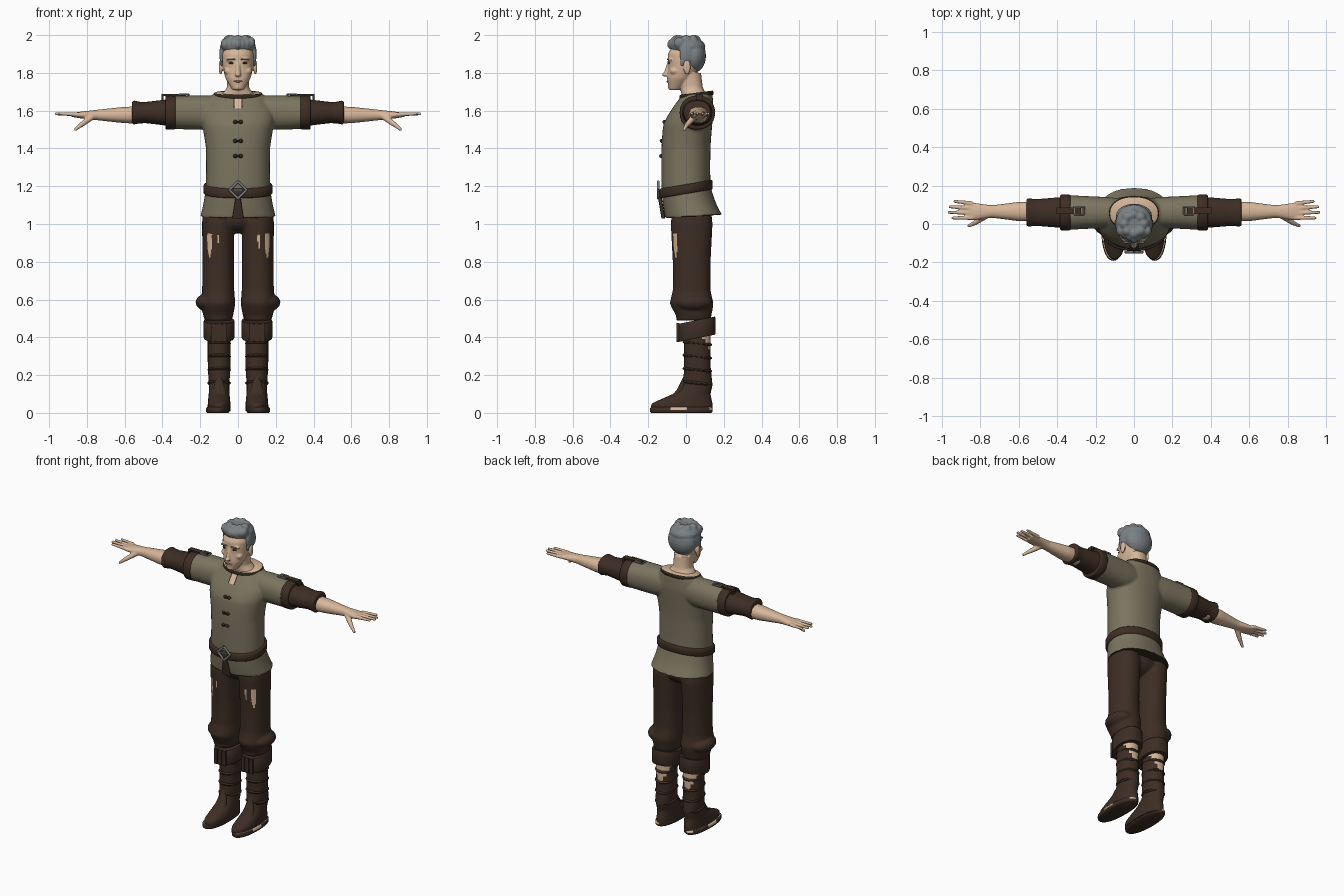
import bpy, bmesh, math, random
from mathutils import Matrix, Vector
from mathutils.bvhtree import BVHTree

if "Cube" in bpy.data.objects:
    bpy.data.objects.remove(bpy.data.objects["Cube"])
random.seed(4)


def material(name, red, green, blue):
    mat = bpy.data.materials.new(name)
    mat.use_nodes = True
    mat.diffuse_color = (red, green, blue, 1)
    mat.node_tree.nodes["Principled BSDF"].inputs["Base Color"].default_value = mat.diffuse_color
    return mat


SKIN = material("skin", .68, .47, .32)
LINEN = material("olive linen", .2, .175, .115)
TRIM = material("dark trim", .03, .02, .012)
LEATHER = material("dark brown leather", .047, .027, .018)
HAIR = material("grey hair", .2, .22, .23)
STEEL = material("steel", .2, .2, .2)
LIP = material("lips", .42, .23, .16)


def spline(before, start, end, after, t):
    """Point on a smooth curve running from start to end."""
    slope_in, slope_out = (end - before) / 2, (after - start) / 2
    near, far = start + slope_in * t / 3, end - slope_out * (1 - t) / 3
    blend = t * t * (3 - 2 * t)
    return near.lerp(far, blend)


def tube(bm, axis, centre, rows, sides=40, steps=5, power=2.2, tilt=0):
    """Loft rounded rings; each row holds position, two radii and an optional shift of the centre."""
    rows = [Vector((*row, 0)[:4]) for row in rows]
    padded = [rows[0], *rows, rows[-1]]
    path = [spline(*group, step / steps) for group in zip(padded, rows, rows[1:], padded[3:])
            for step in range(steps)]
    rings = []
    for along, radius_a, radius_b, shift in path + [rows[-1]]:
        ring = []
        for side in range(sides):
            angle = math.tau * side / sides
            c, s = math.cos(angle), math.sin(angle)
            a = radius_a * math.copysign(abs(c) ** (2 / power), c)
            b = radius_b * math.copysign(abs(s) ** (2 / power), s)
            slant, a, b = along + tilt * b, centre[0] + a, centre[1] + shift + b
            ring.append(bm.verts.new((slant, a, b) if axis == "x" else (a, b, slant)))
        rings.append(ring)
    for lower, upper in zip(rings, rings[1:]):
        for i in range(sides):
            bm.faces.new((lower[i - 1], lower[i], upper[i], upper[i - 1]))
    bm.faces.new(rings[0])
    bm.faces.new(rings[-1])


def band(bm, axis, centre, low, high, radius_a, radius_b, **shape):
    """A closed hoop with softened rims."""
    rim = .006
    inner, outer = (radius_a - rim, radius_b - rim), (radius_a, radius_b)
    tube(bm, axis, centre, [(low, *inner), (low + rim, *outer), (high - rim, *outer), (high, *inner)],
         steps=2, **shape)


def ball(bm, centre, radii):
    bmesh.ops.create_uvsphere(bm, u_segments=20, v_segments=12, radius=1,
                              matrix=Matrix.Translation(centre) @ Matrix.Diagonal((*radii, 1)))


def box(bm, centre, size):
    bmesh.ops.create_cube(bm, size=1, matrix=Matrix.Translation(centre) @ Matrix.Diagonal((*size, 1)))


def rod(bm, start, end, radius, end_radius):
    start, end = Vector(start), Vector(end)
    turn = (end - start).to_track_quat("Z", "Y").to_matrix().to_4x4()
    bmesh.ops.create_cone(bm, cap_ends=True, segments=12, radius1=radius, radius2=end_radius,
                          depth=(end - start).length, matrix=Matrix.Translation((start + end) / 2) @ turn)


def frame(bm, points, radius):
    """A closed outline of thin bars."""
    for i, point in enumerate(points):
        rod(bm, points[i - 1], point, radius, radius)


def mirror(bm):
    """Repeat everything so far on the other side."""
    copy = bmesh.ops.duplicate(bm, geom=bm.verts[:] + bm.edges[:] + bm.faces[:])["geom"]
    for part in copy:
        if isinstance(part, bmesh.types.BMVert):
            part.co.x = -part.co.x


def make(name, bm, mats, voxel=0, rule=None):
    """Finish a part: fuse overlapping pieces if asked, then colour its faces by a rule."""
    bmesh.ops.recalc_face_normals(bm, faces=bm.faces)
    ob = bpy.data.objects.new(name, bpy.data.meshes.new(name))
    bm.to_mesh(ob.data)
    bm.free()
    bpy.context.collection.objects.link(ob)
    if voxel:
        remesh = ob.modifiers.new("Fuse", "REMESH")
        remesh.mode, remesh.voxel_size = "VOXEL", voxel
        ob.modifiers.new("Relax", "SMOOTH").iterations = 3
        bpy.context.view_layer.update()
        fused = ob.evaluated_get(bpy.context.evaluated_depsgraph_get())
        ob.data = bpy.data.meshes.new_from_object(fused)
        ob.modifiers.clear()
    ob.data.materials.clear()
    for mat in mats:
        ob.data.materials.append(mat)
    for face in ob.data.polygons:
        face.use_smooth = True
        face.material_index = rule(face.center, face.normal) if rule else 0
    ob.data.set_sharp_from_angle(angle=math.radians(45))
    return ob


def front_of(ob):
    """Return a function that finds the foremost y of an object."""
    tree = BVHTree.FromPolygons([v.co for v in ob.data.vertices], [f.vertices for f in ob.data.polygons])
    return lambda x, z: tree.ray_cast(Vector((x, -1, z)), Vector((0, 1, 0)))[0].y


# Head and neck
bm = bmesh.new()
for ear_or_cheek in (((.092, .005, 1.83), (.01, .02, .04)), ((.05, -.06, 1.81), (.025, .025, .02)),
                     ((.035, -.08, 1.87), (.03, .017, .01))):
    ball(bm, *ear_or_cheek)
mirror(bm)
tube(bm, "z", (0, 0), [(1.71, .03, .03, -.06), (1.77, .065, .065, -.035), (1.83, .08, .085, -.01),
                       (1.9, .085, .095), (1.96, .06, .07, .01)])
tube(bm, "z", (0, .05), [(1.6, .13, .07), (1.66, .11, .07), (1.72, .06, .06, -.02), (1.8, .06, .06, -.03)])
rod(bm, (0, -.105, 1.79), (0, -.09, 1.86), .015, .008)
ball(bm, (0, -.11, 1.79), (.016, .018, .01))
ball(bm, (0, -.08, 1.755), (.025, .018, .016))
ball(bm, (0, -.08, 1.725), (.02, .016, .014))
head = make("head_and_neck", bm, [SKIN], voxel=.005)

# Face details
face_y = front_of(head)
for name, mat, x, z, radii in (("eyebrows", HAIR, .036, 1.872, (.023, .006, .005)),
                               ("eyes", TRIM, .034, 1.852, (.016, .004, .005))):
    bm = bmesh.new()
    ball(bm, (x, face_y(x, z), z), radii)
    mirror(bm)
    make(name, bm, [mat])
bm = bmesh.new()
ball(bm, (0, face_y(0, 1.755), 1.755), (.024, .005, .005))
make("mouth", bm, [LIP])

# Hair with swept locks
bm = bmesh.new()
ball(bm, (.085, 0, 1.9), (.014, .035, .05))
ball(bm, (.086, -.02, 1.86), (.008, .012, .03))
mirror(bm)
ball(bm, (0, .04, 1.89), (.095, .066, .09))
ball(bm, (0, .008, 1.94), (.095, .095, .05))
for i in range(7):
    x = (i - 3) * .024
    ball(bm, (x, abs(x) / 2 - .07, 1.95 + random.uniform(0, .01)), (.02, .03, .03))
for i in range(8):
    angle = math.tau * i / 8
    ball(bm, (.05 * math.cos(angle), .05 * math.sin(angle), 1.965), (.03, .03, .036))
make("hair", bm, [HAIR], voxel=.006)

# Tunic with short sleeves and a neck slit
bm = bmesh.new()
tube(bm, "x", (.06, 1.59), [(.04, .07, .07), (.14, .08, .09), (.24, .085, .09), (.34, .09, .087)])
mirror(bm)
tube(bm, "z", (0, 0), [(1.04, .2, .15, .04), (1.1, .185, .14, .02), (1.2, .17, .13), (1.4, .17, .13),
                       (1.53, .19, .13, .01), (1.6, .19, .115, .03), (1.69, .13, .08, .06)], tilt=.06)


def tunic_colour(centre, normal):
    across = abs(centre.x)
    if centre.y < 0 and centre.z > 1.61 and across < .027:
        return 2 if across < .017 else 1
    underside = normal.z < -.6 and centre.z < 1.08
    return 1 if underside or across > .33 else 0


tunic = make("tunic", bm, [LINEN, TRIM, SKIN], voxel=.007, rule=tunic_colour)

# Collar edge and toggle fastenings
bm = bmesh.new()
band(bm, "z", (0, .055), 1.67, 1.695, .13, .09, tilt=.13)
make("collar_edge", bm, [TRIM, SKIN], rule=lambda centre, normal: int(normal.z > .9))
bm = bmesh.new()
chest_y = front_of(tunic)
for z in (1.54, 1.44, 1.36):
    for x in (-.014, 0, .014):
        ball(bm, (x, chest_y(x, z), z), (.012, .012, .006 + abs(x) / 3))
make("toggles", bm, [TRIM])

# Belt, buckle and hanging end
bm = bmesh.new()
band(bm, "z", (0, 0), 1.16, 1.21, .183, .141, tilt=.17)
make("belt", bm, [LEATHER])
bm = bmesh.new()
quarter_turns = [math.tau * i / 4 for i in range(4)]
frame(bm, [Vector((math.sin(a) * .045, -.147, 1.18 + math.cos(a) * .045)) for a in quarter_turns], .007)
box(bm, (0, -.148, 1.18), (.05, .008, .008))
make("belt_buckle", bm, [STEEL])
bm = bmesh.new()
tube(bm, "z", (0, -.12), [(1.03, .03, .01), (1.15, .012, .01, -.02)], power=4)
make("belt_end", bm, [LEATHER])

# Leather lower sleeves and arm bands
bm = bmesh.new()
tube(bm, "x", (.06, 1.59), [(.3, .07, .07), (.37, .08, .07), (.5, .07, .055), (.55, .073, .063), (.56, .065, .055)])
mirror(bm)
make("lower_sleeves", bm, [LEATHER])
bm = bmesh.new()
band(bm, "x", (.06, 1.59), .33, .385, .093, .089)
mirror(bm)
make("arm_bands", bm, [LEATHER])

# Shoulder straps with buckles
bm = bmesh.new()
box(bm, (.34, .07, 1.683), (.13, .034, .01))
box(bm, (.4, .07, 1.67), (.01, .034, .036))
mirror(bm)
make("shoulder_straps", bm, [LEATHER])
bm = bmesh.new()
frame(bm, [Vector((x, y, 1.685)) for x, y in ((.26, .05), (.31, .05), (.31, .09), (.26, .09))], .005)
mirror(bm)
make("shoulder_buckles", bm, [STEEL])

# Forearms and hands
bm = bmesh.new()
tube(bm, "x", (.065, 1.577), [(.5, .05, .045), (.6, .05, .043), (.74, .033, .028), (.83, .045, .018), (.88, .04, .01)])
for i, tip in enumerate((.95, .97, .965, .94)):
    y = .032 + i * .025
    rod(bm, (.84, y, 1.58), (tip, y + i * .004, 1.584), .012, .008)
rod(bm, (.77, .045, 1.57), (.83, .005, 1.525), .018, .013)
rod(bm, (.825, .008, 1.53), (.865, -.012, 1.497), .013, .008)
mirror(bm)
make("forearms_and_hands", bm, [SKIN], voxel=.005)

# Trousers with worn patches on the thighs
bm = bmesh.new()
tube(bm, "z", (.105, .03), [(.49, .07, .09, .01), (.52, .08, .095, .01), (.58, .09, .115), (.65, .085, .1),
                            (.8, .083, .1), (1, .085, .11), (1.08, .08, .1)])
ball(bm, (.15, .04, .585), (.075, .1, .05))
mirror(bm)
ball(bm, (0, .03, 1.03), (.16, .1, .08))


def trouser_colour(centre, normal):
    for x, low, width in ((-.15, .82, .012), (-.105, .9, .005), (.155, .82, .012), (.11, .87, .007)):
        taper = min(1, .3 + (centre.z - low) * 12)
        if normal.y < 0 and low < centre.z < .945 and abs(centre.x - x) < width * taper:
            return 1
    return 0


make("trousers", bm, [LEATHER, SKIN], voxel=.007, rule=trouser_colour)

# Boots, with bare calf showing in a wedge behind
bm = bmesh.new()
tube(bm, "z", (.1, .06), [(.01, .06, .16, -.08), (.05, .06, .16, -.08), (.1, .055, .1, -.03),
                          (.15, .054, .08), (.25, .06, .07), (.44, .06, .07)], steps=9)
mirror(bm)


def boot_colour(centre, normal):
    wedge = (centre.z - .28) / 2
    return int(centre.y > .08 and abs(abs(centre.x) - .1) < wedge)


make("boots", bm, [LEATHER, SKIN], rule=boot_colour)
bm = bmesh.new()
band(bm, "z", (.108, -.025), 0, .03, .062, .166)
mirror(bm)
make("soles", bm, [LEATHER, SKIN],
     rule=lambda centre, normal: int(centre.z > .015 and (-.08 < centre.y < 0 or centre.y > .12)))

# Boot straps and tongues
bm = bmesh.new()
for i in range(4):
    z = .15 + i * .07
    band(bm, "z", (.1, .06), z, z + .016, .062, .078, tilt=-.1)
tube(bm, "z", (.1, -.07), [(.07, .04, .03), (.12, .035, .02, .04), (.2, .01, .01, .07)])
mirror(bm)
make("boot_straps", bm, [LEATHER])

# Turned-down boot cuffs with front flaps
bm = bmesh.new()
band(bm, "z", (.1, .056), .395, .49, .082, .1, tilt=.2)
for x in (.07, .1, .13):
    box(bm, (x, -.044, .425), (.024, .012, .1))
mirror(bm)
make("boot_cuffs", bm, [LEATHER])
